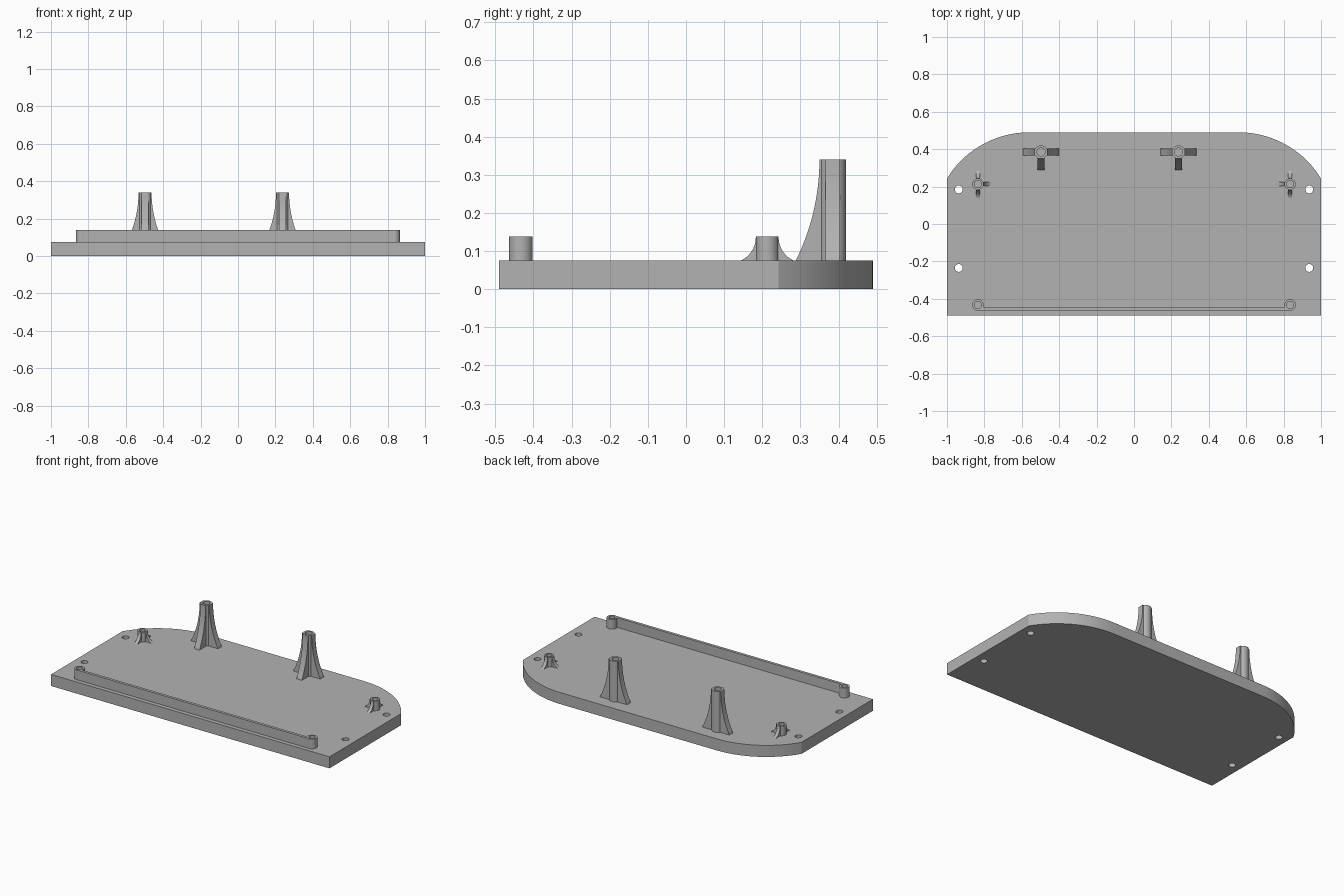
import bpy, bmesh
from math import sin, cos, pi, radians, sqrt, asin
from mathutils import Matrix, Vector

cube = bpy.data.objects.get("Cube")
if cube:
    bpy.data.objects.remove(cube, do_unlink=True)

grey = bpy.data.materials.new("plain grey")
grey.use_nodes = True
GREY = (0.45, 0.45, 0.45, 1)
grey.diffuse_color = GREY
grey.node_tree.nodes["Principled BSDF"].inputs["Base Color"].default_value = GREY

DECK = 0.075      # top of the base plate
LOW = 0.138       # top of the short posts and rail
HIGH = 0.34       # top of the tall posts


def finish(obj):
    """Weld, colour and shade an object."""
    bm = bmesh.new()
    bm.from_mesh(obj.data)
    bmesh.ops.remove_doubles(bm, verts=bm.verts, dist=0.0001)
    bmesh.ops.recalc_face_normals(bm, faces=bm.faces)
    bm.to_mesh(obj.data)
    bm.free()
    obj.data.materials.clear()
    obj.data.materials.append(grey)
    for f in obj.data.polygons:
        f.material_index = 0
    bpy.ops.object.select_all(action='DESELECT')
    obj.select_set(True)
    bpy.context.view_layer.objects.active = obj
    bpy.ops.object.shade_smooth_by_angle(angle=radians(30))


def add_mesh(name, bm):
    mesh = bpy.data.meshes.new(name)
    bm.to_mesh(mesh)
    bm.free()
    obj = bpy.data.objects.new(name, mesh)
    bpy.context.collection.objects.link(obj)
    finish(obj)


def circle(x, y, r, n=32):
    return [(x + r * cos(2 * pi * i / n), y + r * sin(2 * pi * i / n)) for i in range(n)]


def extruded(name, loops, z0, z1):
    """Flat outline with holes, raised from z0 to z1."""
    curve = bpy.data.curves.new(name, 'CURVE')
    curve.dimensions = '2D'
    curve.fill_mode = 'BOTH'
    curve.extrude = (z1 - z0) / 2
    for loop in loops:
        s = curve.splines.new('POLY')
        s.points.add(len(loop) - 1)
        for p, (x, y) in zip(s.points, loop):
            p.co = (x, y, 0, 1)
        s.use_cyclic_u = True
    obj = bpy.data.objects.new(name, curve)
    bpy.context.collection.objects.link(obj)
    bpy.ops.object.select_all(action='DESELECT')
    obj.select_set(True)
    bpy.context.view_layer.objects.active = obj
    bpy.ops.object.convert(target='MESH')
    obj = bpy.context.view_layer.objects.active
    obj.name = name
    obj.data.transform(Matrix.Translation((0, 0, (z0 + z1) / 2)))
    finish(obj)


def post(name, x, y, r, bore, top):
    extruded(name, [circle(x, y, r), circle(x, y, bore)], DECK - 0.005, top)


def rib(name, x, y, r, reach, half, top, angle):
    """Concave buttress that flares from the post down to the deck."""
    drop, out = top - DECK, reach - r
    radius = (drop ** 2 + out ** 2) / (2 * out)
    sweep = asin(min(1, drop / radius))
    profile = [(r * 0.8, DECK - 0.005), (reach, DECK - 0.005)]
    for i in range(17):
        a = sweep * (1 - i / 16)
        profile.append((r + radius * (1 - cos(a)), top - radius * sin(a)))
    profile.append((r * 0.8, top))
    bm = bmesh.new()
    face = bm.faces.new([bm.verts.new((u, -half, z)) for u, z in profile])
    ext = bmesh.ops.extrude_face_region(bm, geom=[face])
    moved = [g for g in ext["geom"] if isinstance(g, bmesh.types.BMVert)]
    bmesh.ops.translate(bm, verts=moved, vec=Vector((0, 2 * half, 0)))
    turn = Matrix.Translation((x, y, 0)) @ Matrix.Rotation(radians(angle), 4, 'Z')
    bmesh.ops.transform(bm, matrix=turn, verts=bm.verts)
    add_mesh(name, bm)


# Base plate with rounded back corners and four through holes
X, Y, FLAT, SIDE = 1.0, 0.49, 0.56, 0.243
rise = Y - SIDE
R = ((X - FLAT) ** 2 + rise ** 2) / (2 * rise)
end = asin((X - FLAT) / R)
arc = [(FLAT + R * sin(end * (1 - i / 24)), Y - R + R * cos(end * (1 - i / 24)))
       for i in range(25)]
outline = [(-X, -Y), (X, -Y)] + arc + [(-x, y) for x, y in reversed(arc)]
holes = [circle(s * 0.937, y, 0.021) for s in (-1, 1) for y in (0.185, -0.235)]
extruded("base_plate", [outline] + holes, 0, DECK)

# Tall back posts with three buttresses each
for side, x in (("right", -0.497), ("left", 0.238)):
    post(f"tall_post_{side}", x, 0.385, 0.035, 0.022, HIGH)
    for angle in (0, 180, 270):
        rib(f"tall_post_rib_{side}_{angle}", x, 0.385, 0.035, 0.097, 0.019, HIGH, angle)

# Short side posts, buttressed front, back and inward
for side, s in (("right", -1), ("left", 1)):
    x = s * 0.835
    post(f"short_post_{side}", x, 0.213, 0.03, 0.019, LOW)
    for angle in (90, 270, 0 if s < 0 else 180):
        rib(f"short_post_rib_{side}_{angle}", x, 0.213, 0.03, 0.07, 0.011, LOW - 0.002, angle)
    # Front posts at the rail ends
    post(f"front_post_{side}", x, -0.433, 0.031, 0.019, LOW)

# Front rail, flush with the front of its posts
rail = [(-0.83, -0.463), (0.83, -0.463), (0.83, -0.456), (0.808, -0.445),
        (-0.808, -0.445), (-0.83, -0.456)]
extruded("front_rail", [rail], DECK - 0.005, LOW)
